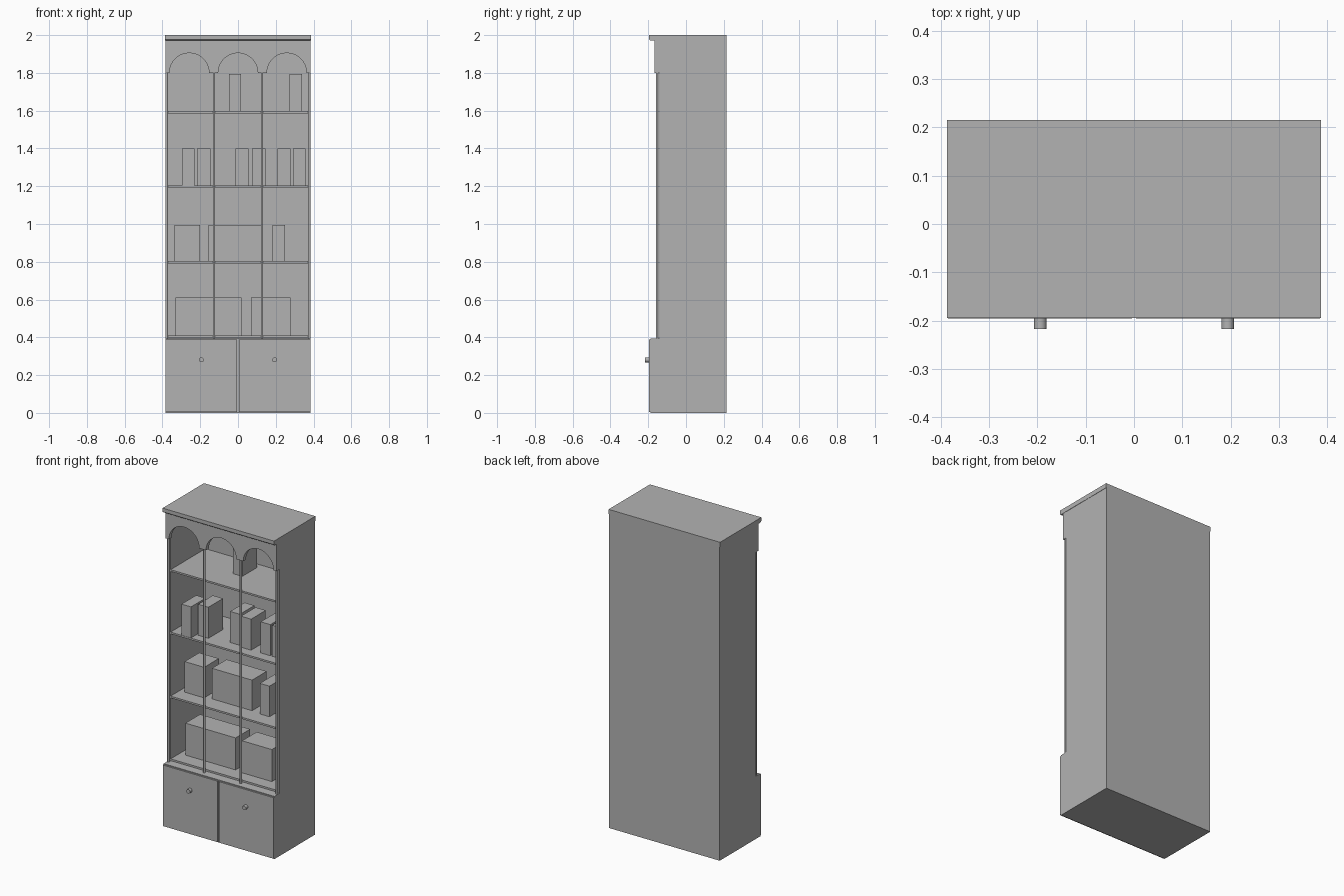
import bpy, bmesh, math
from mathutils import Matrix

cube = bpy.data.objects.get("Cube")
if cube:
    bpy.data.objects.remove(cube, do_unlink=True)

GREY = (0.45, 0.45, 0.45, 1)
mat = bpy.data.materials.new("plain grey")
mat.use_nodes = True
mat.diffuse_color = GREY
mat.node_tree.nodes["Principled BSDF"].inputs["Base Color"].default_value = GREY


def finish(name, bm):
    bmesh.ops.recalc_face_normals(bm, faces=bm.faces)
    mesh = bpy.data.meshes.new(name)
    bm.to_mesh(mesh)
    bm.free()
    mesh.materials.append(mat)
    obj = bpy.data.objects.new(name, mesh)
    bpy.context.collection.objects.link(obj)
    return obj


def box(name, x, y, z):
    """Box from (min, max) pairs on each axis."""
    bm = bmesh.new()
    bmesh.ops.create_cube(bm, size=1)
    for v in bm.verts:
        v.co = [lo_hi[0] if c < 0 else lo_hi[1] for c, lo_hi in zip(v.co, (x, y, z))]
    return finish(name, bm)


def rod(name, radius, length, centre, axis):
    bm = bmesh.new()
    bmesh.ops.create_cone(bm, cap_ends=True, segments=16, radius1=radius,
                          radius2=radius, depth=length)
    turn = Matrix.Rotation(math.pi / 2, 4, "X") if axis == "y" else Matrix()
    bm.transform(Matrix.Translation(centre) @ turn)
    for f in bm.faces:
        f.smooth = len(f.verts) == 4
    for e in bm.edges:
        e.smooth = all(f.smooth for f in e.link_faces)
    return finish(name, bm)


def prism(name, points, place, offset):
    """Extrude a flat outline; place maps each 2D point into space."""
    bm = bmesh.new()
    face = bm.faces.new([bm.verts.new(place(*p)) for p in points])
    grown = bmesh.ops.extrude_face_region(bm, geom=[face])["geom"]
    bmesh.ops.translate(bm, vec=offset,
                        verts=[v for v in grown if isinstance(v, bmesh.types.BMVert)])
    return finish(name, bm)


W, IN = 0.385, 0.37          # outer and inner half widths
BACK, FRONT = 0.215, -0.14   # body depth

# Carcass
for side, s in (("right", -1), ("left", 1)):
    box(side + "_side_panel", sorted((s * W, s * IN)), (FRONT, BACK), (0, 1.975))
box("back_panel", (-IN, IN), (0.205, BACK), (0, 1.975))

# Crown with a small stepped lower edge
crown = [(BACK, 2), (-0.195, 2), (-0.195, 1.977), (-0.188, 1.971),
         (-0.167, 1.971), (BACK, 1.971)]
prism("crown", crown, lambda y, z: (-0.387, y, z), (0.774, 0, 0))

# Cupboard base with a sloped ledge
base = [(BACK - 0.01, 0), (-0.187, 0), (-0.187, 0.393), (FRONT, 0.395),
        (BACK - 0.01, 0.395)]
prism("cupboard_base", base, lambda y, z: (-W, y, z), (2 * W, 0, 0))

# Doors and knobs
for side, s in (("right", -1), ("left", 1)):
    box(side + "_door", sorted((s * 0.004, s * W)), (-0.196, -0.186), (0.005, 0.388))
    rod(side + "_knob", 0.013, 0.022, (s * 0.194, -0.206, 0.281), "y")

# Shelves
for i, top in enumerate((0.409, 0.803, 1.205, 1.597)):
    box(f"shelf_{i + 1}", (-IN, IN), (FRONT, 0.205), (top - 0.011, top))

# Slender front columns
for i, x in enumerate((-0.377, -0.127, 0.127, 0.377)):
    rod(f"column_{i + 1}", 0.0065, 1.41, (x, -0.153, 1.097), "z")

# Arched frieze
SPRING, R, STEPS = 1.8, 0.105, 20
outline = [(W, SPRING), (W, 1.973), (-W, 1.973), (-W, SPRING)]
for cx in (-0.258, 0, 0.258):
    for k in range(STEPS + 1):
        a = math.pi * (1 - k / STEPS)
        outline.append((cx + R * math.cos(a), SPRING + R * math.sin(a)))
prism("arched_frieze", outline, lambda x, z: (x, -0.167, z), (0, 0.027, 0))

# Boxes and books: shelf bottom, top, then (left edge, right edge, front)
DEPTH = 0.145
rows = [
    (0.409, 0.61, [(-0.33, 0.018, -0.05), (0.07, 0.277, -0.06)]),
    (0.803, 0.995, [(-0.336, -0.2, -0.05), (-0.156, 0.122, -0.035),
                    (0.183, 0.25, -0.045)]),
    (1.205, 1.4, [(-0.296, -0.23, -0.138), (-0.217, -0.146, -0.085),
                  (-0.013, 0.055, -0.06), (0.074, 0.145, -0.077),
                  (0.21, 0.277, -0.075), (0.29, 0.357, -0.075)]),
    (1.597, 1.795, [(-0.048, 0.016, 0.02), (0.272, 0.34, 0.02)]),
]
for r, (low, high, items) in enumerate(rows):
    for i, (x0, x1, y0) in enumerate(items):
        box(f"shelf_{r + 1}_box_{i + 1}", (x0, x1), (y0, y0 + DEPTH), (low, high))
